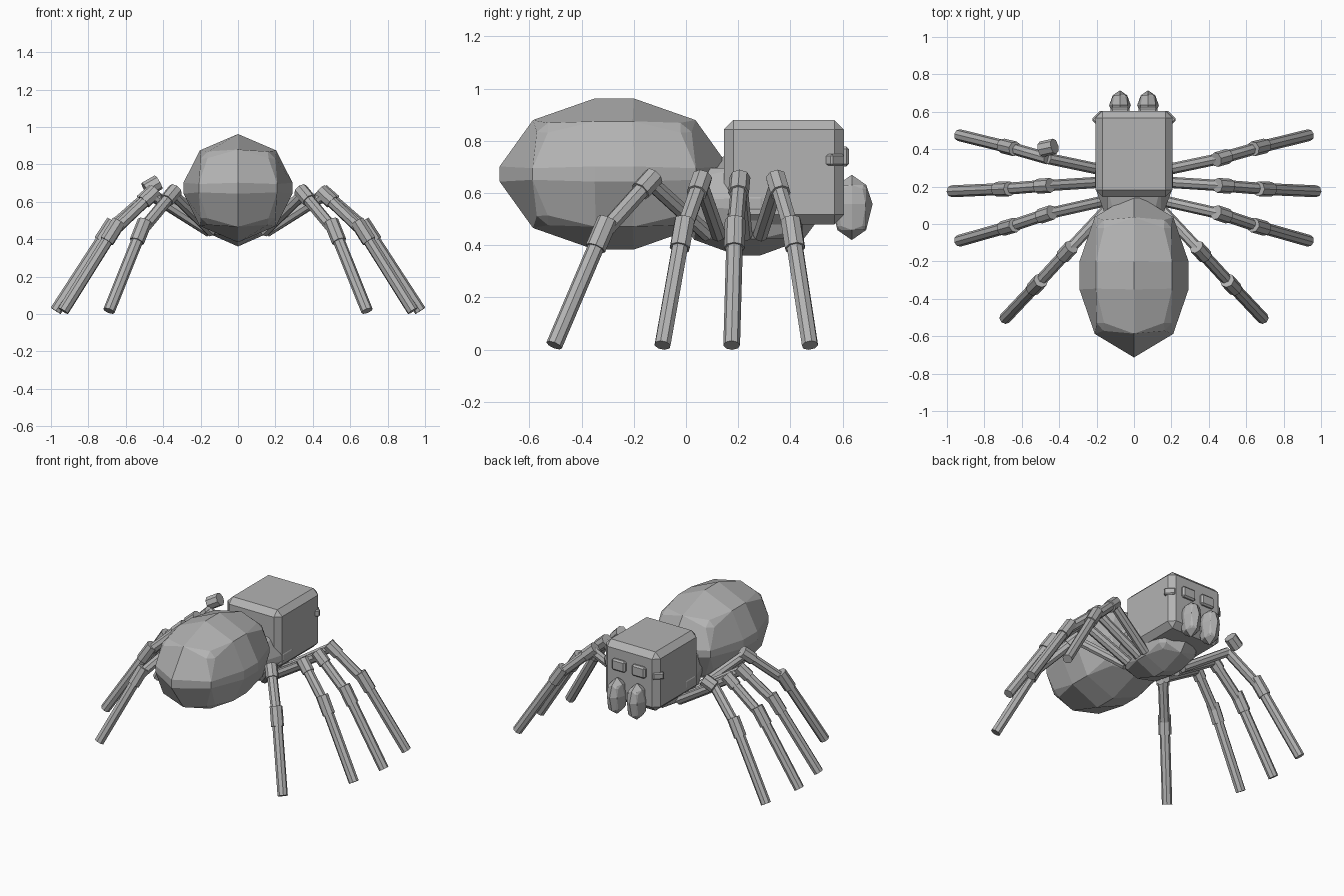
import bpy, bmesh, math
from mathutils import Vector

if "Cube" in bpy.data.objects:
    bpy.data.objects.remove(bpy.data.objects["Cube"])

grey = bpy.data.materials.new("grey")
grey.diffuse_color = (0.45, 0.45, 0.45, 1)
grey.use_nodes = True
grey.node_tree.nodes["Principled BSDF"].inputs["Base Color"].default_value = grey.diffuse_color


def finish(bm, name):
    bmesh.ops.recalc_face_normals(bm, faces=bm.faces)
    me = bpy.data.meshes.new(name)
    bm.to_mesh(me)
    bm.free()
    me.materials.append(grey)
    ob = bpy.data.objects.new(name, me)
    bpy.context.collection.objects.link(ob)
    return ob


def box(name, centre, half, bevel, turn=0):
    """Box with chamfered edges."""
    bm = bmesh.new()
    bmesh.ops.create_cube(bm, size=2)
    for v in bm.verts:
        v.co = Vector(v.co[i] * half[i] for i in range(3))
    bmesh.ops.bevel(bm, geom=bm.edges[:], offset=bevel, segments=1, affect='EDGES')
    ob = finish(bm, name)
    ob.location = centre
    ob.rotation_euler.z = turn
    return ob


def bulged_box(name, centre, half, cuts, bevel):
    """Cube with a few loops per axis, puffed out and chamfered on its main edges."""
    bm = bmesh.new()
    bmesh.ops.create_cube(bm, size=2)
    for axis, places in enumerate(cuts):
        for t in places:
            n = Vector((0, 0, 0))
            n[axis] = 1
            bmesh.ops.bisect_plane(bm, geom=bm.verts[:] + bm.edges[:] + bm.faces[:],
                                   plane_co=n * t, plane_no=n)
    bm.normal_update()
    rims = [e for e in bm.edges if e.calc_face_angle(0) > 1]
    for v in bm.verts:
        u = v.co.copy()
        s = u.length_squared
        v.co = Vector(u[i] * half[i] / (1 + 0.3 * (s - u[i] ** 2))
                      if abs(u[i]) > 0.99 else
                      u[i] * half[i] for i in range(3))
    bmesh.ops.bevel(bm, geom=rims, offset=bevel, segments=1, affect='EDGES')
    ob = finish(bm, name)
    ob.location = centre
    return ob


def rod(name, a, b, radius, sides=8):
    """Straight prism between two points."""
    a, b = Vector(a), Vector(b)
    bm = bmesh.new()
    bmesh.ops.create_cone(bm, cap_ends=True, segments=sides, radius1=radius,
                          radius2=radius, depth=(b - a).length)
    ob = finish(bm, name)
    ob.location = (a + b) / 2
    ob.rotation_euler = (b - a).to_track_quat('Z', 'Y').to_euler()
    return ob


# Body
bulged_box("abdomen", (0, -0.275, 0.673), (0.295, 0.44, 0.292),
           ([0], [-0.17, 0.17], [-0.1, 0.1]), 0.03)
bulged_box("thorax", (0, 0.24, 0.56), (0.21, 0.3, 0.2),
           ([0], [-0.15, 0.15], [-0.1, 0.1]), 0.025)
box("head", (0, 0.375, 0.68), (0.205, 0.23, 0.2), 0.037)

# Fangs and eyes
for s in (-1, 1):
    bulged_box("fang", (s * 0.075, 0.635, 0.545), (0.058, 0.08, 0.125),
               ([0], [0], [0.1]), 0.01)
    box("front_eye", (s * 0.075, 0.605, 0.74), (0.05, 0.02, 0.038), 0.01)
    box("corner_eye", (s * 0.188, 0.57, 0.727), (0.036, 0.02, 0.022), 0.007, -s * math.pi / 4)

# Legs: root, knee, shin joint, foot
legs = [
    ((0.15, 0.285, 0.44), (0.46, 0.35, 0.64), (0.67, 0.41, 0.44), (0.935, 0.475, 0.017)),
    ((0.15, 0.225, 0.44), (0.47, 0.205, 0.64), (0.70, 0.187, 0.44), (0.975, 0.175, 0.017)),
    ((0.15, 0.125, 0.44), (0.46, 0.055, 0.64), (0.67, -0.015, 0.44), (0.935, -0.09, 0.017)),
    ((0.14, 0.085, 0.44), (0.35, -0.14, 0.645), (0.52, -0.325, 0.44), (0.69, -0.505, 0.017)),
]
for s in (-1, 1):
    for i, pts in enumerate(legs):
        root, knee, shin, foot = [Vector((s * p[0], p[1], p[2])) for p in pts]
        out = (shin - knee).normalized()
        down = (foot - shin).normalized()
        rod("leg_upper", root, knee, 0.03)
        rod("leg_middle", knee, shin, 0.032)
        rod("leg_lower", shin, foot, 0.032)
        rod("shin_sleeve", shin - down * 0.065, shin + down * 0.06, 0.04)
        if s < 0 and i == 0:
            # this knee sleeve sits crooked above its leg
            rod("knee_sleeve", (-0.495, 0.4, 0.665), (-0.425, 0.415, 0.705), 0.042)
        else:
            rod("knee_sleeve", knee - out * 0.03, knee + out * 0.06, 0.04)
